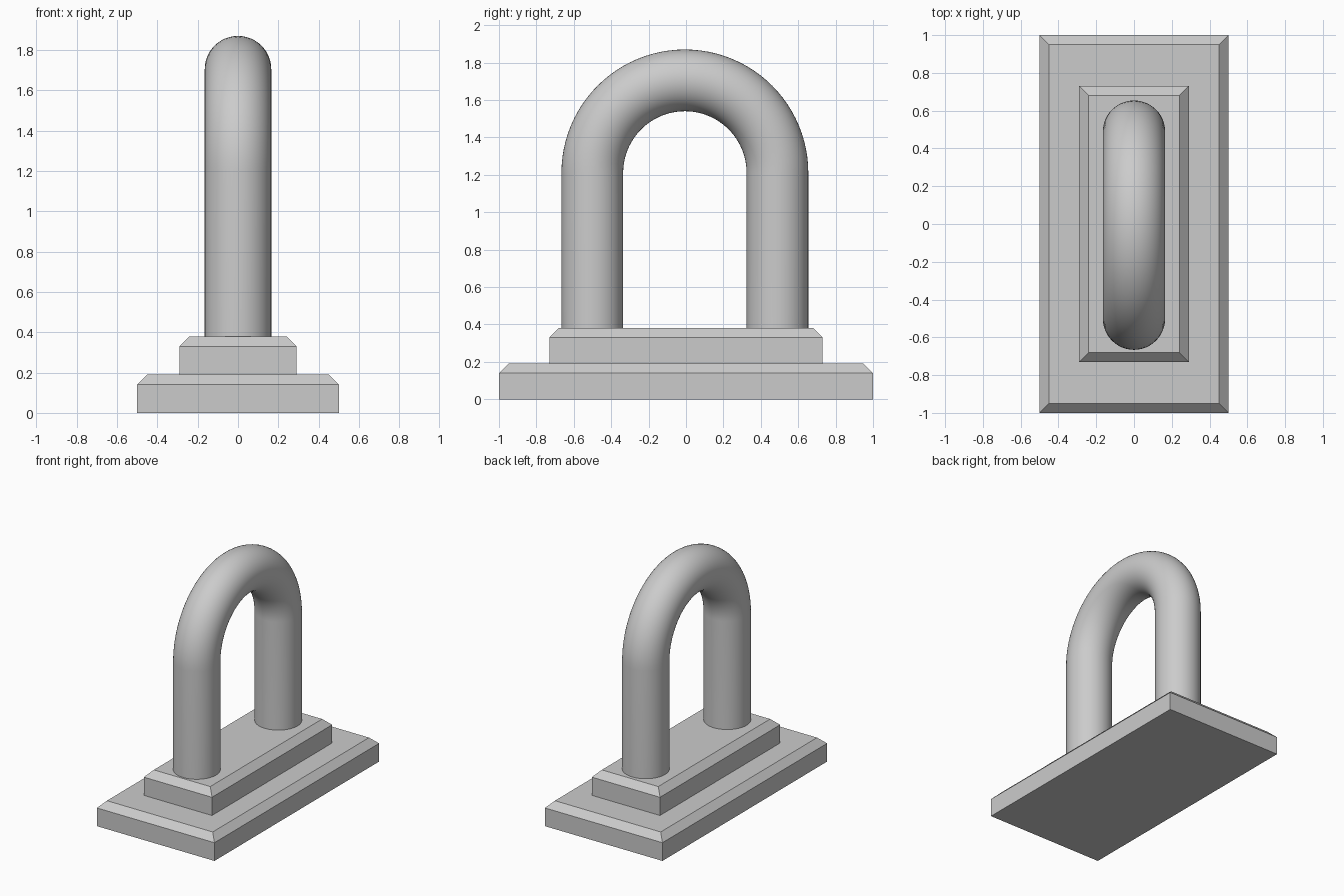
import bpy, bmesh
from math import sin, cos, pi

if "Cube" in bpy.data.objects:
    bpy.data.objects.remove(bpy.data.objects["Cube"])


def make_object(name, bm):
    bmesh.ops.recalc_face_normals(bm, faces=bm.faces[:])
    mesh = bpy.data.meshes.new(name)
    bm.to_mesh(mesh)
    bm.free()
    obj = bpy.data.objects.new(name, mesh)
    bpy.context.collection.objects.link(obj)
    return obj


def plinth(name, hx, hy, z0, z1, chamfer=0.05):
    """Rectangular slab with a chamfered top rim."""
    bm = bmesh.new()
    levels = [(z0, 0), (z1 - chamfer, 0), (z1, chamfer)]
    rings = [[bm.verts.new((sx * (hx - c), sy * (hy - c), z))
              for sx, sy in ((-1, -1), (1, -1), (1, 1), (-1, 1))] for z, c in levels]
    for a, b in zip(rings, rings[1:]):
        for i in range(4):
            j = (i + 1) % 4
            bm.faces.new((a[i], a[j], b[j], b[i]))
    bm.faces.new(rings[0][::-1])
    bm.faces.new(rings[-1])
    return make_object(name, bm)


def arch(name, tube_r, bend_r, y0, foot_z, bend_z, sides=48, steps=48):
    """Round bar: two straight legs joined by a half-circle bend."""
    # each station: centre y, centre z, angle of the section's outward direction
    path = [(bend_r, foot_z, 0)]
    for k in range(steps + 1):
        a = pi * k / steps
        path.append((bend_r * cos(a), bend_z + bend_r * sin(a), a))
    path.append((-bend_r, foot_z, pi))
    bm = bmesh.new()
    rings = []
    for y, z, a in path:
        ring = []
        for i in range(sides):
            t = 2 * pi * i / sides
            out = tube_r * cos(t)
            ring.append(bm.verts.new((tube_r * sin(t), y0 + y + out * cos(a), z + out * sin(a))))
        rings.append(ring)
    for a, b in zip(rings, rings[1:]):
        for i in range(sides):
            j = (i + 1) % sides
            bm.faces.new((a[i], a[j], b[j], b[i]))
    bm.faces.new(rings[0])
    bm.faces.new(rings[-1][::-1])
    return make_object(name, bm)


# Stepped base
plinth("lower_base", 0.5, 1.0, 0.0, 0.19)
plinth("upper_base", 0.29, 0.73, 0.19, 0.38)

# Arched bar standing on the base
bar = arch("arched_bar", 0.165, 0.495, -0.006, 0.375, 1.21)
bpy.ops.object.select_all(action='DESELECT')
bar.select_set(True)
bpy.context.view_layer.objects.active = bar
bpy.ops.object.shade_smooth_by_angle()
